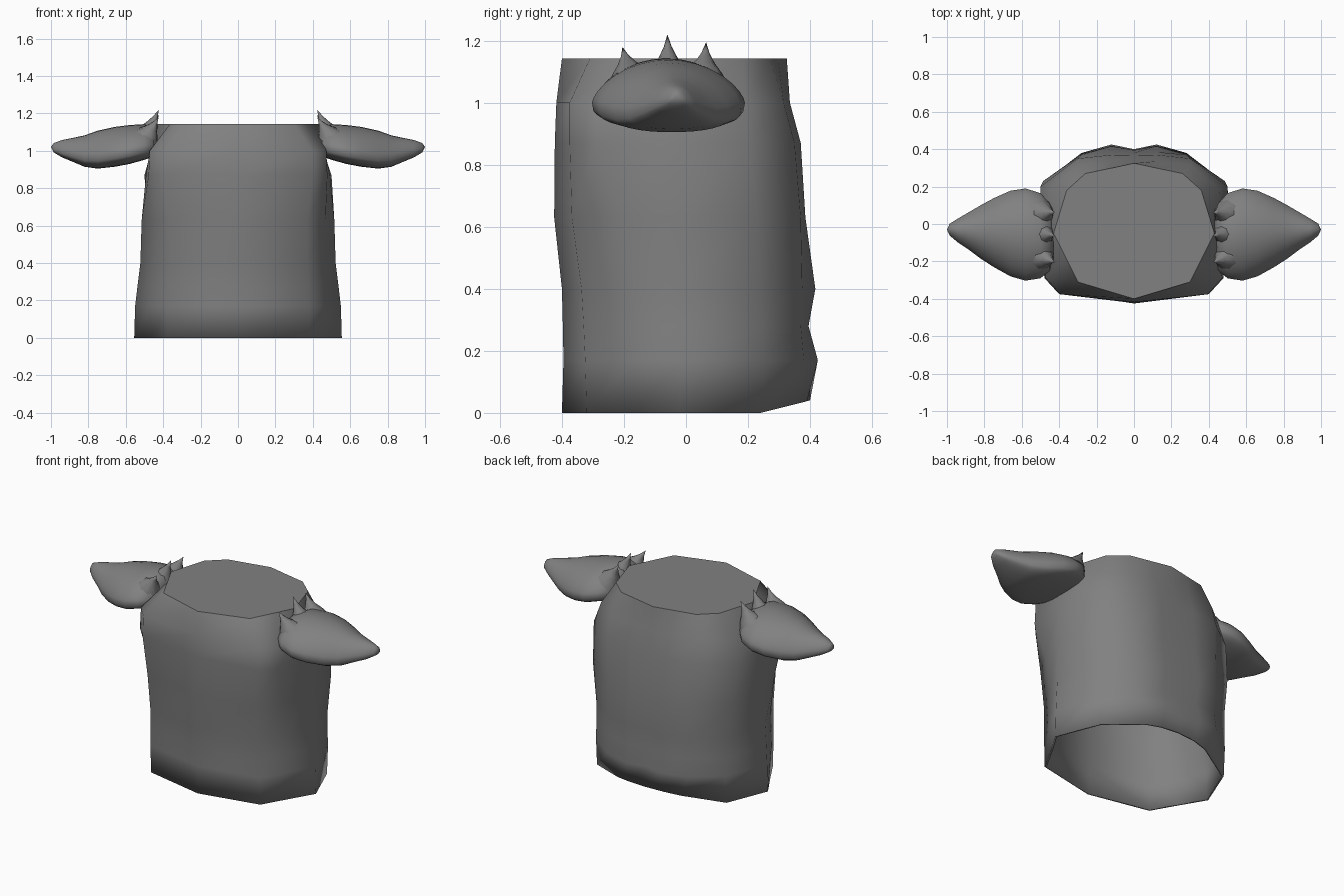
import bpy, bmesh, math
from mathutils import Vector

if "Cube" in bpy.data.objects:
    bpy.data.objects.remove(bpy.data.objects["Cube"])

grey = bpy.data.materials.new("dark_grey")
grey.diffuse_color = (0.22, 0.22, 0.22, 1)
grey.use_nodes = True
grey.node_tree.nodes["Principled BSDF"].inputs["Base Color"].default_value = grey.diffuse_color


def loft(name, rings, cap_start=True, cap_end=True, angle=50):
    """Skin a stack of equal-length closed rings; one-point rings become tips."""
    bm = bmesh.new()
    vs = [[bm.verts.new(p) for p in r] for r in rings]
    for a, b in zip(vs, vs[1:]):
        n = max(len(a), len(b))
        for i in range(n):
            j = (i + 1) % n
            if len(b) == 1:
                bm.faces.new((a[i], a[j], b[0]))
            else:
                bm.faces.new((a[i], a[j], b[j], b[i]))
    if cap_start:
        bm.faces.new(vs[0][::-1])
    if cap_end and len(vs[-1]) > 2:
        bm.faces.new(vs[-1])
    bmesh.ops.recalc_face_normals(bm, faces=bm.faces)
    me = bpy.data.meshes.new(name)
    bm.to_mesh(me)
    bm.free()
    me.materials.append(grey)
    me.shade_smooth()
    me.set_sharp_from_angle(angle=math.radians(angle))
    ob = bpy.data.objects.new(name, me)
    bpy.context.collection.objects.link(ob)
    return ob


def mirror(ob, centre):
    m = ob.modifiers.new("mirror", 'MIRROR')
    m.mirror_object = centre


# Torso shell: half outlines from front centre to back centre, by height
outlines = {
    0: [(0, -.40), (.38, -.32), (.466, -.17), (.555, -.02), (.45, .24), (.22, .365), (.12, .39), (0, .40)],
    .17: [(0, -.395), (.38, -.325), (.468, -.175), (.55, -.02), (.45, .25), (.28, .38), (.12, .425), (0, .40)],
    .28: [(0, -.397), (.375, -.33), (.463, -.175), (.537, -.03), (.45, .245), (.27, .37), (.12, .395), (0, .39)],
    .40: [(0, -.40), (.372, -.337), (.46, -.18), (.522, -.04), (.455, .24), (.28, .375), (.12, .417), (0, .395)],
    .63: [(0, -.425), (.37, -.368), (.468, -.21), (.515, -.05), (.485, .23), (.28, .37), (.12, .385), (0, .38)],
    .87: [(0, -.423), (.40, -.375), (.478, -.29), (.492, -.07), (.50, .20), (.30, .35), (.12, .37), (0, .367)],
    1.0: [(0, -.418), (.395, -.375), (.472, -.288), (.465, -.08), (.455, .19), (.30, .315), (.12, .335), (0, .335)],
    1.143: [(0, -.40), (.30, -.31), (.365, -.18), (.43, -.05), (.36, .18), (.26, .27), (.13, .297), (0, .325)],
}
rings = []
for z, half in outlines.items():
    pts = [(x, y, z + (max(0, y - .25) * .27 if z == 0 else 0)) for x, y in half]  # hem rises at back
    rings.append(pts + [(-x, y, h) for x, y, h in pts[-2:0:-1]])
torso = loft("torso_shell", rings, cap_start=False, angle=180)
# crisp, flat neck plane
top_edge = torso.data.attributes.get("sharp_edge") or torso.data.attributes.new("sharp_edge", 'BOOLEAN', 'EDGE')
for e in torso.data.edges:
    e.use_edge_sharp = all(torso.data.vertices[v].co.z > 1.14 for v in e.vertices)
s = torso.modifiers.new("thickness", 'SOLIDIFY')
s.thickness = .012
s.offset = -1

# Shoulder pads: x, y range, z range of each cross-section, inner end to tip
sections = [(.43, -.15, .03, 1.0, 1.08), (.45, -.25, .11, .97, 1.125), (.50, -.29, .165, .952, 1.143),
            (.58, -.303, .19, .93, 1.138), (.66, -.28, .178, .915, 1.128), (.75, -.23, .138, .905, 1.108),
            (.82, -.185, .10, .915, 1.083), (.88, -.14, .065, .94, 1.07), (.94, -.10, .03, .965, 1.058),
            (.985, -.062, .002, .992, 1.042)]
N = 32
pad_rings = []
for x, y0, y1, z0, z1 in sections:
    zm = z0 + (z1 - z0) * .34
    ring = []
    for i in range(N):
        a = 2 * math.pi * i / N
        c, sn = math.cos(a), math.sin(a)
        # crowned top, flatter underside
        dz = (z1 - zm) * sn ** 1.35 if sn > 0 else -(zm - z0) * abs(sn) ** .55
        ring.append((x, (y0 + y1) / 2 + (y1 - y0) / 2 * c, zm + dz))
    pad_rings.append(ring)
pad_rings.append([(1.0, -.03, 1.02)])
mirror(loft("shoulder_pads", pad_rings, angle=80), torso)

# Three concave spikes along the inner edge of each pad
for k, (by, ty, tz) in enumerate([(-.175, -.205, 1.18), (-.055, -.06, 1.22), (.055, .065, 1.195)]):
    base, tip = Vector((.497, by, 1.06)), Vector((.424, ty, tz))
    q = (tip - base).to_track_quat('Z', 'Y')
    spike = []
    for t, r in [(0, .08), (.25, .06), (.5, .033), (.75, .013)]:
        spike.append([base.lerp(tip, t) + q @ Vector((r * math.cos(i * math.pi / 4),
                      r * math.sin(i * math.pi / 4), 0)) for i in range(8)])
    spike.append([tip])
    mirror(loft(f"shoulder_spike_{k + 1}", spike), torso)
